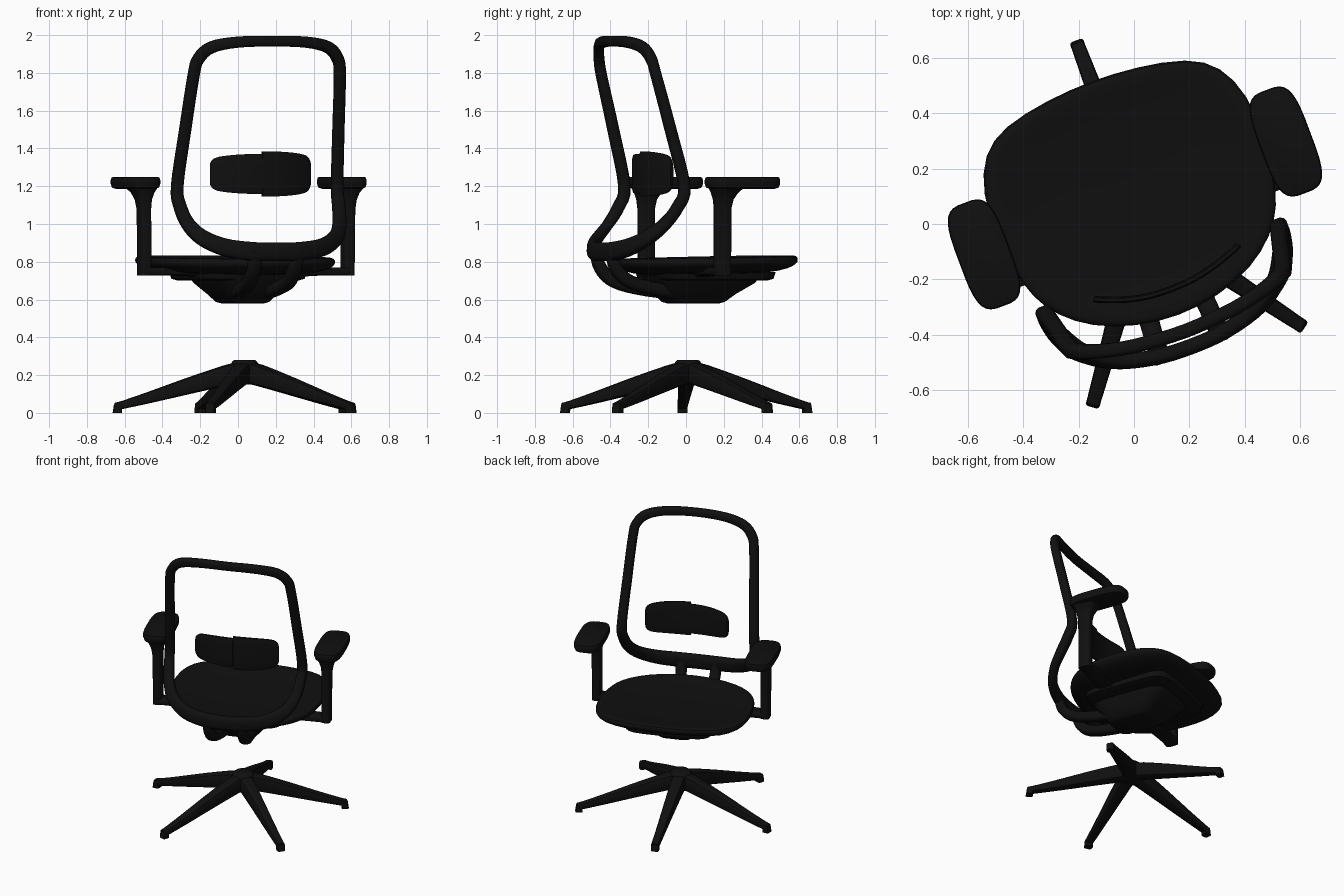
import bpy, bmesh, math
from mathutils import Vector, Matrix

if "Cube" in bpy.data.objects:
    bpy.data.objects.remove(bpy.data.objects["Cube"])

# The chair is turned about 20 degrees and faces +y
PLACE = Matrix.Translation((0.035, 0.01, 0)) @ Matrix.Rotation(math.radians(20.5), 4, 'Z')
BLACK = bpy.data.materials.new("black")
BLACK.diffuse_color = (0.005, 0.005, 0.005, 1)
BLACK.use_nodes = True
BLACK.node_tree.nodes["Principled BSDF"].inputs["Base Color"].default_value = BLACK.diffuse_color


def loft(name, rings, closed=False, angle=40, subdiv=0):
    """Skin a list of equal-length point rings."""
    bm = bmesh.new()
    vs = [[bm.verts.new(p) for p in r] for r in rings]
    n = len(rings[0])
    for i in range(len(vs) if closed else len(vs) - 1):
        a, b = vs[i], vs[(i + 1) % len(vs)]
        for j in range(n):
            k = (j + 1) % n
            bm.faces.new((a[j], a[k], b[k], b[j]))
    if not closed:
        bm.faces.new(vs[0])
        bm.faces.new(vs[-1])
    bmesh.ops.recalc_face_normals(bm, faces=bm.faces)
    me = bpy.data.meshes.new(name)
    bm.to_mesh(me)
    bm.free()
    me.transform(PLACE)
    me.materials.append(BLACK)
    ob = bpy.data.objects.new(name, me)
    bpy.context.collection.objects.link(ob)
    if subdiv:
        ob.modifiers.new("smooth", 'SUBSURF').levels = subdiv
    bpy.ops.object.select_all(action='DESELECT')
    ob.select_set(True)
    bpy.context.view_layer.objects.active = ob
    bpy.ops.object.shade_smooth_by_angle(angle=math.radians(angle))
    return ob


def section(a, b, n=16, power=4):
    """Rounded rectangle with half sizes a and b."""
    out = []
    for i in range(n):
        t = 2 * math.pi * (i + 0.5) / n
        c, s = math.cos(t), math.sin(t)
        out.append((a * math.copysign(abs(c) ** (2 / power), c),
                    b * math.copysign(abs(s) ** (2 / power), s)))
    return out


def stack(name, levels, n=24, power=4, **kw):
    """Loft of rounded rectangles; levels are (u, v, z, half_u, half_v)."""
    return loft(name, [[(u + p, v + q, z) for p, q in section(a, b, n, power)]
                       for u, v, z, a, b in levels], **kw)


def spline(pts, closed, steps):
    """Catmull-Rom through points of any dimension."""
    n, out = len(pts), []
    for i in range(n if closed else n - 1):
        p = [pts[(i + d) % n] if closed else pts[min(max(i + d, 0), n - 1)] for d in (-1, 0, 1, 2)]
        for s in range(steps):
            t = s / steps
            out.append([0.5 * (2 * b + (c - a) * t + (2 * a - 5 * b + 4 * c - d) * t * t
                               + (3 * b - a - 3 * c + d) * t ** 3) for a, b, c, d in zip(*p)])
    return out if closed else out + [list(pts[-1])]


def sweep(name, pts, ref, closed=False, steps=4, n=12, power=3, **kw):
    """Sweep along (x, y, z, half_side, half_ref); ref is the depth direction."""
    path = spline(pts, closed, steps)
    m, rings = len(path), []
    for i, p in enumerate(path):
        nxt = path[(i + 1) % m] if closed else path[min(i + 1, m - 1)]
        prv = path[i - 1] if closed else path[max(i - 1, 0)]
        t = (Vector(nxt[:3]) - Vector(prv[:3])).normalized()
        side = t.cross(Vector(ref)).normalized()
        depth = side.cross(t)
        rings.append([Vector(p[:3]) + side * a + depth * b for a, b in section(p[3], p[4], n, power)])
    return loft(name, rings, closed, **kw)


# Seat cushion: dished top, rounded rim, tapering underside
half = [(0, .545), (.17, .535), (.36, .5), (.46, .43), (.515, .3), (.522, .13), (.505, 0),
        (.475, -.12), (.415, -.21), (.31, -.295), (.16, -.35), (0, -.37)]
outline = half + [(-u, v) for u, v in half[-2:0:-1]]
rings = []
for s, z in [(.1, .8), (.5, .802), (.8, .815), (.94, .827), (.99, .82), (1.0, .8),
             (.985, .78), (.9, .755), (.7, .735), (.3, .73)]:
    rings.append([(u * s, .08 + (v - .08) * s, z + .022 * (v - .05) * s) for u, v in outline])
loft("seat", rings, subdiv=1, angle=60)

# Plate and tilt mechanism under the seat
stack("seat_plate", [(0, .1, .70, .27, .28), (0, .1, .71, .30, .31), (0, .1, .745, .31, .32)], power=6)
stack("tilt_mechanism", [(0, .03, .58, .09, .13), (0, .03, .588, .115, .155), (0, .04, .63, .15, .2),
                         (0, .07, .69, .2, .27), (0, .07, .73, .22, .29)], power=5)

# Back frame: closed loop leaning back, kinked forward at lumbar height
side = [(.2, -.41, 1.962, .03, .026), (.33, -.38, 1.935, .032, .026), (.393, -.355, 1.875, .032, .027),
        (.413, -.335, 1.79, .031, .028), (.433, -.26, 1.5, .031, .03), (.452, -.19, 1.2, .032, .031),
        (.448, -.225, 1.09, .034, .031), (.428, -.29, 1.0, .037, .03), (.38, -.365, .93, .042, .029),
        (.28, -.435, .878, .047, .029), (.14, -.475, .856, .05, .029)]
frame = ([(0, -.425, 1.968, .029, .026)] + side + [(0, -.485, .852, .05, .029)]
         + [(-p[0],) + p[1:] for p in reversed(side)])
sweep("back_frame", frame, (0, 1, 0), closed=True, steps=4, angle=50)

# Two struts carrying the back frame
for s, tag in ((-1, "left"), (1, "right")):
    sweep("back_strut_" + tag, [(s * .08, .05, .625, .035, .04), (s * .095, -.2, .652, .035, .038),
                                (s * .11, -.37, .695, .035, .036), (s * .115, -.45, .765, .033, .036),
                                (s * .12, -.48, .86, .028, .036)], (1, 0, 0))

# Lumbar pad in two overlapping halves
for s, tag, k, w in ((-1, "left", 1.0, 1.0), (1, "right", 1.13, 1.09)):
    shape = [(0, -.265, .108), (.08, -.26, .107), (.16, -.243, .102), (.225, -.22, .093),
             (.255, -.207, .08), (.268, -.2, .06)]
    sweep("lumbar_pad_" + tag, [(s * u * w, v, 1.265, h * k, .012) for u, v, h in shape],
          (0, 1, 0), steps=3, power=3.5)

# Armrests: pad, flared post and bracket under the seat
for s, tag in ((-1, "left"), (1, "right")):
    pad = [(.7, 1.185), (.93, 1.193), (1, 1.212), (1, 1.232), (.96, 1.245), (.86, 1.25)]
    stack("arm_pad_" + tag, [(s * .583, .09, z, .095 * f, .2 - .095 * (1 - f)) for f, z in pad],
          n=32, power=3.6)
    stack("arm_post_" + tag, [(s * .575, -.02, .727, .03, .044), (s * .575, -.02, .9, .031, .045),
                              (s * .577, -.02, 1.08, .032, .044), (s * .579, -.017, 1.13, .038, .052),
                              (s * .58, -.01, 1.165, .052, .068), (s * .583, .0, 1.195, .075, .09)])
    sweep("arm_bracket_" + tag, [(s * .59, -.02, .748, .022, .044), (s * .4, -.02, .748, .022, .05),
                                 (s * .2, -.02, .735, .022, .06)], (0, 1, 0), power=5)

# Five-star base with hub, tapering legs and small feet
stack("base_hub", [(0, 0, .15, .05, .05), (0, 0, .16, .075, .075), (0, 0, .25, .075, .075),
                   (0, 0, .272, .066, .066), (0, 0, .28, .055, .055)], power=2)
for i in range(5):
    a = math.radians(90 + 72 * i)
    c, s = math.cos(a), math.sin(a)
    leg = [(.02, .215, .058, .048), (.1, .198, .055, .045), (.3, .142, .044, .038),
           (.5, .083, .031, .031), (.64, .044, .022, .027), (.685, .034, .02, .025)]
    sweep("base_leg_%d" % (i + 1), [(c * r, s * r, z, h, w) for r, z, h, w in leg],
          (-s, c, 0), steps=2, power=4)
    foot = [[(c * (r + p) - s * q, s * (r + p) + c * q, z) for p, q in section(l, .026, 12, 5)]
            for r, l, z in ((.675, .024, 0), (.67, .022, .045))]
    loft("base_foot_%d" % (i + 1), foot)
